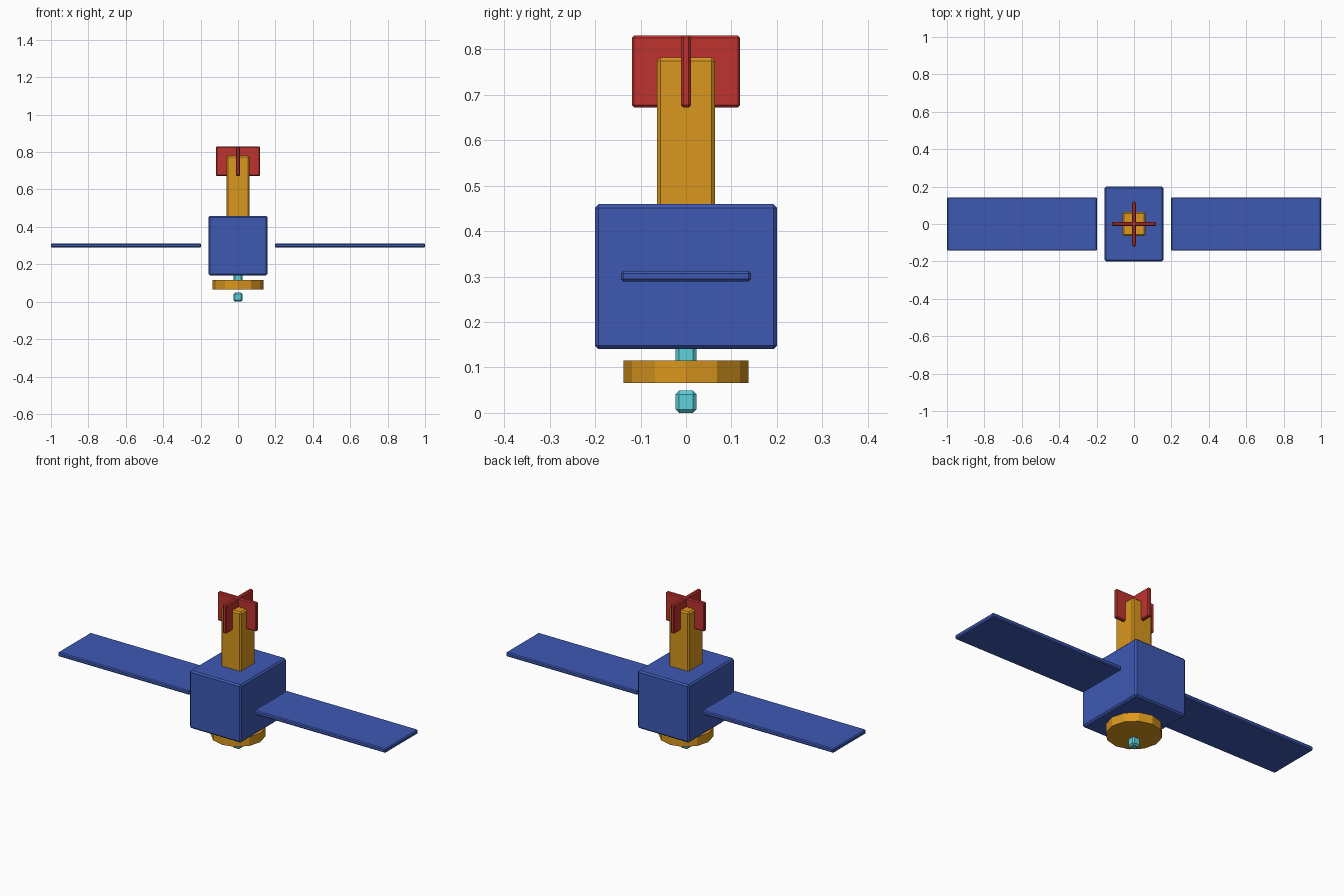
import bpy, bmesh
from math import pi
from mathutils import Matrix

if "Cube" in bpy.data.objects:
    bpy.data.objects.remove(bpy.data.objects["Cube"])


def material(name, color):
    m = bpy.data.materials.new(name)
    m.diffuse_color = (*color, 1)
    m.use_nodes = True
    m.node_tree.nodes["Principled BSDF"].inputs["Base Color"].default_value = m.diffuse_color
    return m


blue = material("blue", (0.047, 0.10, 0.45))
orange = material("orange", (0.70, 0.31, 0.013))
red = material("red", (0.52, 0.033, 0.03))
cyan = material("cyan", (0.11, 0.64, 0.71))


def finish(name, bm, mat):
    bmesh.ops.recalc_face_normals(bm, faces=bm.faces)
    me = bpy.data.meshes.new(name)
    bm.to_mesh(me)
    bm.free()
    me.materials.append(mat)
    ob = bpy.data.objects.new(name, me)
    bpy.context.collection.objects.link(ob)
    return ob


def box(name, x, y, z, mat, bevel=0.008):
    """Chamfered box from (min, max) ranges."""
    bm = bmesh.new()
    size = [r[1] - r[0] for r in (x, y, z)]
    mid = [(r[0] + r[1]) / 2 for r in (x, y, z)]
    bmesh.ops.create_cube(bm, size=1, matrix=Matrix.Translation(mid) @ Matrix.Diagonal((*size, 1)))
    bmesh.ops.bevel(bm, geom=bm.edges[:], offset=bevel, segments=1, affect='EDGES')
    return finish(name, bm, mat)


# Main body
box("body", (-0.157, 0.157), (-0.2, 0.2), (0.14, 0.459), blue)

# Solar panels, one on each side
box("solar_panel_right", (0.197, 1.0), (-0.143, 0.143), (0.289, 0.312), blue, 0.005)
box("solar_panel_left", (-1.0, -0.197), (-0.143, 0.143), (0.289, 0.312), blue, 0.005)

# Mast with crossed fins on top
box("mast", (-0.061, 0.061), (-0.064, 0.064), (0.445, 0.782), orange)
box("fin_x", (-0.118, 0.118), (-0.011, 0.011), (0.672, 0.83), red, 0.005)
box("fin_y", (-0.011, 0.011), (-0.119, 0.119), (0.672, 0.83), red, 0.005)

# Twelve-sided dish under the body
bm = bmesh.new()
bmesh.ops.create_cone(bm, cap_ends=True, segments=12, radius1=0.137, radius2=0.137,
                      depth=0.049, matrix=Matrix.Translation((0, 0, 0.0905)))
finish("dish", bm, orange)

# Dish neck and sensor tip
box("dish_neck", (-0.023, 0.023), (-0.023, 0.023), (0.1, 0.155), cyan)
box("sensor_tip", (-0.023, 0.023), (-0.023, 0.023), (0.0, 0.049), cyan)
